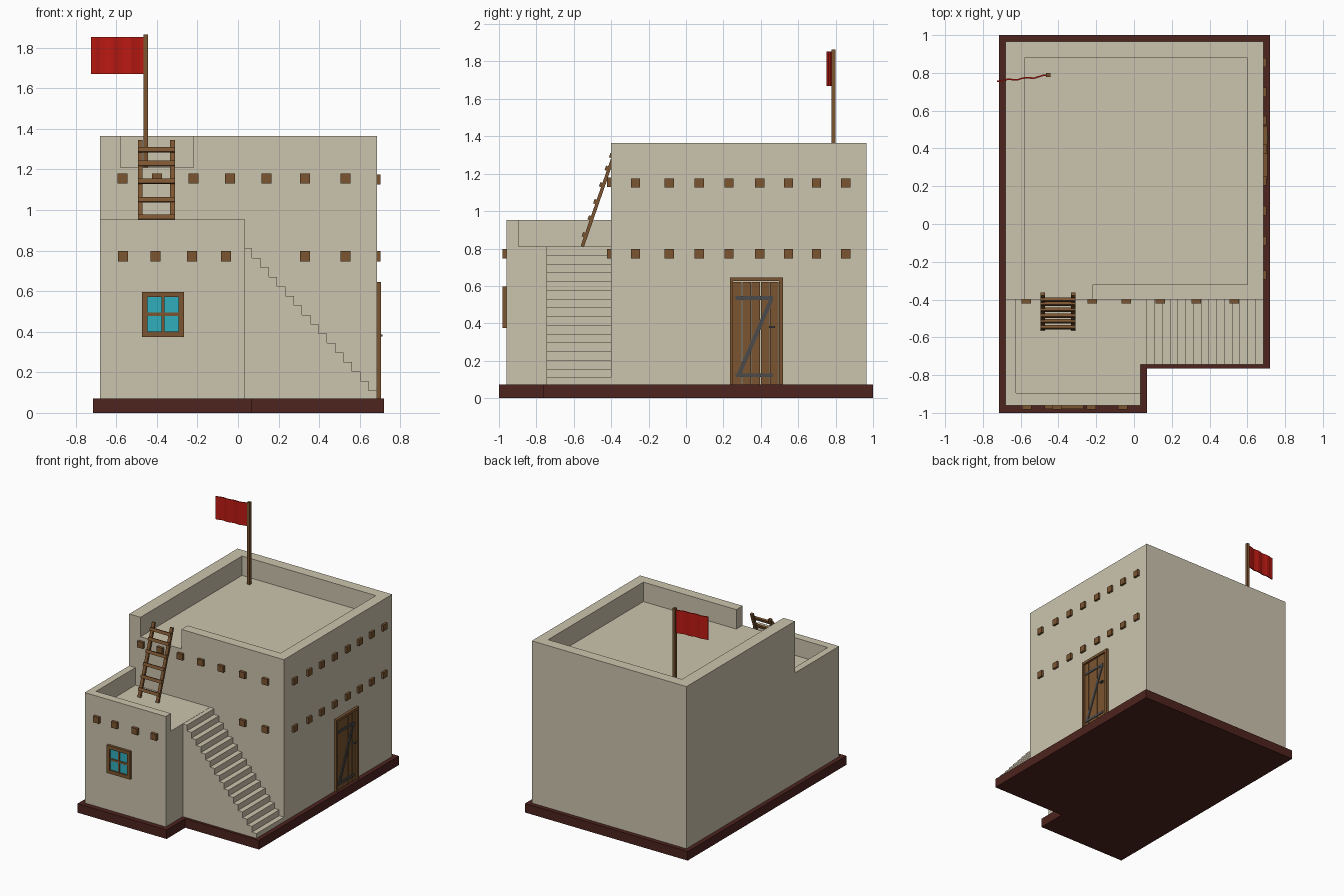
import bpy, bmesh, math
from mathutils import Vector, Matrix

if "Cube" in bpy.data.objects:
    bpy.data.objects.remove(bpy.data.objects["Cube"])


def material(name, rgb):
    m = bpy.data.materials.new(name)
    m.diffuse_color = (*rgb, 1)
    m.use_nodes = True
    m.node_tree.nodes["Principled BSDF"].inputs["Base Color"].default_value = m.diffuse_color
    return m


CLAY = material("clay", (0.60, 0.55, 0.42))
EARTH = material("dark_earth", (0.075, 0.017, 0.013))
WOOD = material("wood", (0.20, 0.09, 0.03))
IRON = material("iron", (0.07, 0.07, 0.07))
GLASS = material("glass", (0.03, 0.42, 0.50))
RED = material("red_cloth", (0.50, 0.01, 0.006))


def finish(bm, name, mat):
    bmesh.ops.recalc_face_normals(bm, faces=bm.faces)
    me = bpy.data.meshes.new(name)
    bm.to_mesh(me)
    bm.free()
    ob = bpy.data.objects.new(name, me)
    bpy.context.collection.objects.link(ob)
    if mat:
        me.materials.append(mat)
    return ob


def prism(name, pts, direction, mat):
    """Extrude a closed 3D outline along a vector."""
    bm = bmesh.new()
    face = bm.faces.new([bm.verts.new(p) for p in pts])
    ext = bmesh.ops.extrude_face_region(bm, geom=[face])["geom"]
    bmesh.ops.translate(bm, vec=Vector(direction),
                        verts=[g for g in ext if isinstance(g, bmesh.types.BMVert)])
    if not any(len(e.link_faces) == 1 for e in face.edges) is False:
        bm.faces.new(face.verts) if not face.is_valid else None
    return finish(bm, name, mat)


def boxes(name, items, mat):
    """items: (x0, x1, y0, y1, z0, z1) for each box."""
    bm = bmesh.new()
    for x0, x1, y0, y1, z0, z1 in items:
        m = (Matrix.Translation(((x0 + x1) / 2, (y0 + y1) / 2, (z0 + z1) / 2))
             @ Matrix.Diagonal((x1 - x0, y1 - y0, z1 - z0, 1)))
        bmesh.ops.create_cube(bm, size=1, matrix=m)
    return finish(bm, name, mat)


def flat(pts, z):
    return [(x, y, z) for x, y in pts]


def cut(ob, cutter):
    mod = ob.modifiers.new("cut", "BOOLEAN")
    mod.operation, mod.solver, mod.object = "DIFFERENCE", "EXACT", cutter
    bpy.context.view_layer.objects.active = ob
    bpy.ops.object.modifier_apply(modifier=mod.name)
    bpy.data.objects.remove(cutter)


# Ground slab
prism("base", flat([(-.715, -1), (.07, -1), (.07, -.765), (.72, -.765), (.72, 1), (-.715, 1)], 0),
      (0, 0, .072), EARTH)

# Main house with sunken roof and a gap in the front parapet
house = boxes("main_house", [(-.68, .685, -.40, .965, .07, 1.365)], CLAY)
cut(house, prism("roof_cutter", flat([(-.58, -.5), (-.22, -.5), (-.22, -.32), (.60, -.32),
                                      (.60, .88), (-.58, .88)], 1.21), (0, 0, .4), None))

# Lower front wing with terrace open to the stairs
wing = boxes("front_wing", [(-.68, .035, -.96, -.40, .07, .952)], CLAY)
cut(wing, boxes("terrace_cutter", [(-.625, .2, -.895, -.2, .812, 1.2)], None))

# Stairs
N, RUN, RISE = 16, .041, .0467
profile = [(.035, .07), (.685, .07)]
for i in range(N):
    x, z = .685 - RUN * i, .11 + RISE * i
    profile += [(x, z), (x - RUN if i < N - 1 else .035, z)]
prism("stairs", [(x, -.745, z) for x, z in profile], (0, .345, 0), CLAY)

# Projecting roof beams
H = .025
UP, LOW = 1.155, .772
front = [(x, -.40, UP) for x in (-.57, -.40, -.22, -.04, .14, .33, .53)]
front += [(x, -.40, LOW) for x in (.33, .53)]
front += [(x, -.96, LOW) for x in (-.567, -.407, -.227, -.06)]
boxes("front_beams", [(x - H, x + H, y - .022, y + .01, z - H, z + H) for x, y, z in front], WOOD)
side = [(y, z) for z in (UP - .005, LOW) for y in (-.27, -.09, .07, .23, .395, .548, .698, .855)]
boxes("side_beams", [(.675, .702, y - H, y + H, z - H, z + H) for y, z in side], WOOD)

# Door: frame, planks, iron Z brace, handle
boxes("door_frame", [(.68, .706, .235, .519, .625, .646), (.68, .706, .497, .519, .07, .625),
                     (.68, .706, .235, .25, .07, .625)], WOOD)
pw = (.497 - .25) / 5
boxes("door_planks", [(.68, .695, .252 + pw * i, .248 + pw * (i + 1), .07, .622) for i in range(5)], WOOD)
boxes("door_hinges", [(.69, .701, .265, .465, z - .01, z + .01) for z in (.122, .535)], IRON)
prism("door_brace", [(.69, .272, .13), (.69, .296, .13), (.69, .468, .527), (.69, .444, .527)],
      (.011, 0, 0), IRON)
boxes("door_handle", [(.69, .713, .445, .475, .376, .386)], IRON)

# Window
x0, x1, z0, z1, w = -.473, -.267, .375, .597, .027
cx, cz = (x0 + x1) / 2, (z0 + z1) / 2
boxes("window_frame", [(x0, x1, -.98, -.95, z0, z0 + w), (x0, x1, -.98, -.95, z1 - w, z1),
                       (x0, x0 + w, -.98, -.95, z0 + w, z1 - w), (x1 - w, x1, -.98, -.95, z0 + w, z1 - w)], WOOD)
boxes("window_bars", [(cx - .008, cx + .008, -.975, -.955, z0 + w, z1 - w),
                      (x0 + w, x1 - w, -.974, -.955, cz - .008, cz + .008)], WOOD)
boxes("window_glass", [(x0 + w, x1 - w, -.967, -.955, z0 + w, z1 - w)], GLASS)

# Leaning ladder, built upright then tilted back
foot, top = Vector((-.402, -.555, .812)), Vector((-.402, -.372, 1.342))
length = (top - foot).length
tilt = math.atan2(top.y - foot.y, top.z - foot.z)
rungs = [length * (z - .812) / .53 for z in (.87, .96, 1.047, 1.137, 1.225, 1.293)]
parts = [(s * .08 - .012, s * .08 + .012, -.008, .010, 0, length) for s in (-1, 1)]
parts += [(-.092, .092, -.02, -.004, z - .012, z + .012) for z in rungs]
ladder = boxes("ladder", parts, WOOD)
ladder.data.transform(Matrix.Translation(foot) @ Matrix.Rotation(-tilt, 4, "X"))

# Flagpole and rippled flag
boxes("flagpole", [(-.465, -.443, .778, .80, 1.20, 1.865)], WOOD)
n = 12
wave = [(-.46 - .265 * i / n, .788 - .03 * (i / n) ** .7 + .004 * math.sin(i * 1.5)) for i in range(n + 1)]
outline = [(x, y - .004, 1.67) for x, y in wave] + [(x, y + .004, 1.67) for x, y in reversed(wave)]
prism("flag", outline, (0, 0, .183), RED)
